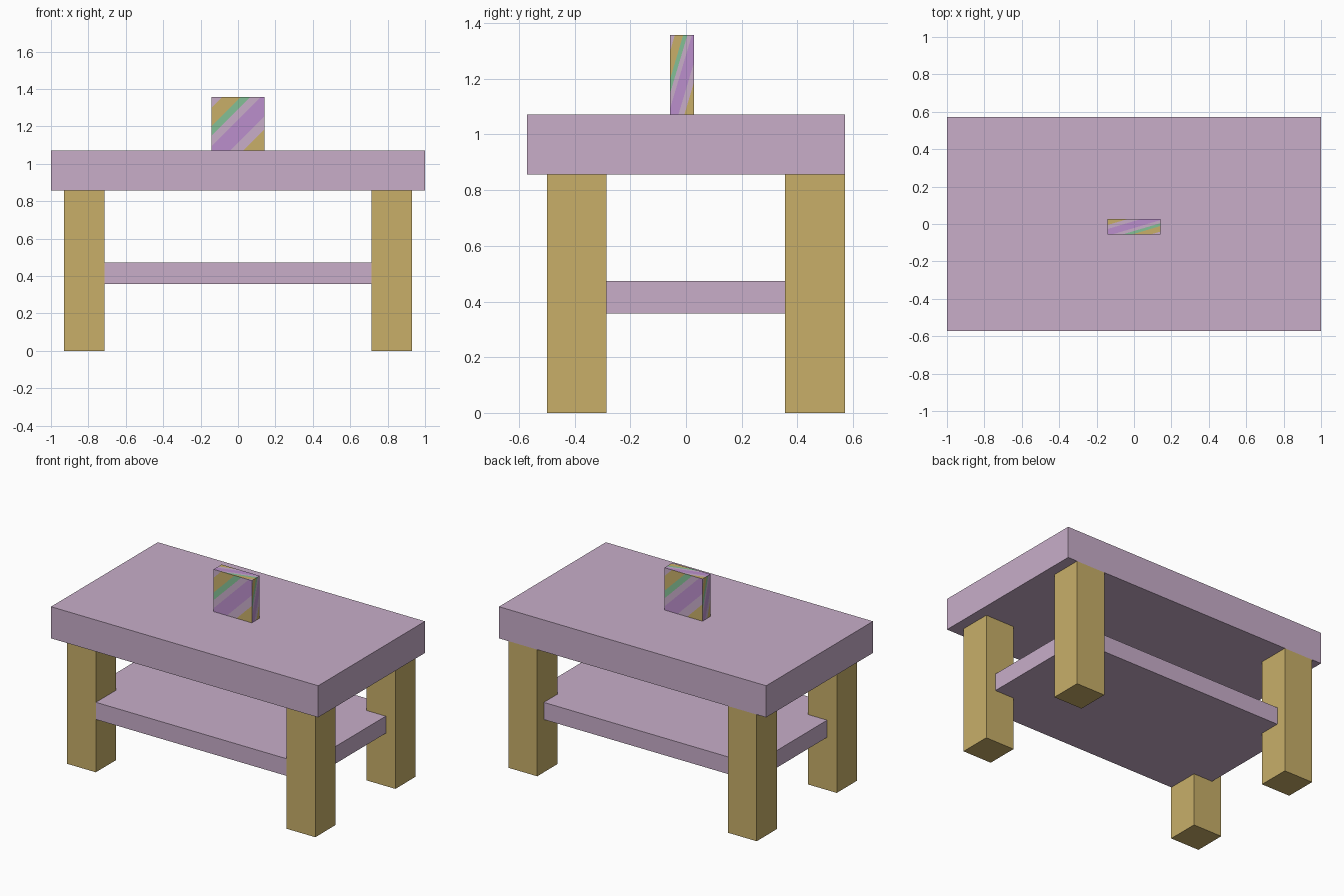
import bpy
import bmesh
from math import pi
from mathutils import Matrix, Vector

if "Cube" in bpy.data.objects:
    bpy.data.objects.remove(bpy.data.objects["Cube"], do_unlink=True)


def material(name, *rgb):
    """Flat material from 8-bit display values, stored as linear."""
    linear = [((c / 255 + 0.055) / 1.055) ** 2.4 for c in rgb] + [1]
    mat = bpy.data.materials.new(name)
    mat.use_nodes = True
    mat.diffuse_color = linear
    mat.node_tree.nodes["Principled BSDF"].inputs["Base Color"].default_value = linear
    return mat


pink = material("dusty_pink", 200, 174, 201)
gold = material("sand_gold", 200, 175, 105)
green = material("soft_green", 132, 192, 150)
purple = material("light_purple", 187, 143, 204)


def add_object(name, bm, mats):
    mesh = bpy.data.meshes.new(name)
    bm.to_mesh(mesh)
    bm.free()
    for mat in mats:
        mesh.materials.append(mat)
    obj = bpy.data.objects.new(name, mesh)
    bpy.context.collection.objects.link(obj)
    return obj


def box_matrix(low, high):
    low, high = Vector(low), Vector(high)
    return Matrix.Translation((low + high) / 2) @ Matrix.Diagonal((*(high - low), 1))


def box(name, low, high, mat):
    bm = bmesh.new()
    bmesh.ops.create_cube(bm, size=1, matrix=box_matrix(low, high))
    return add_object(name, bm, [mat])


# Table top and the lower shelf that runs into the legs
box("table_top", (-1, -0.571, 0.857), (1, 0.571, 1.071), pink)
box("lower_shelf", (-0.857, -0.499, 0.357), (0.857, 0.5, 0.473), pink)

# Four square legs, the back pair flush with the top's edge
for side, x in (("right", -0.929), ("left", 0.714)):
    for end, y in (("front", -0.5), ("back", 0.356)):
        box(f"{end}_{side}_leg", (x, y, 0), (x + 0.215, y + 0.215, 0.857), gold)

# Striped panel: a unit square cut into diagonal bands
cuts = [0.2, 0.55, 0.73, 0.92, 1.35, 1.6]
bands = [0, 1, 2, 0, 3, 0, 1]
panel = bmesh.new()
bmesh.ops.create_grid(panel, x_segments=1, y_segments=1, size=0.5)
for s in cuts:
    bmesh.ops.bisect_plane(panel, geom=panel.verts[:] + panel.edges[:] + panel.faces[:],
                           plane_co=((s - 1) / 2, (1 - s) / 2, 0), plane_no=(1, -1, 0))
for face in panel.faces:
    centre = face.calc_center_median()
    face.material_index = bands[sum(1 + centre.x - centre.y > s for s in cuts)]
panel_mesh = bpy.data.meshes.new("striped_panel")
panel.to_mesh(panel_mesh)
panel.free()

# Small striped block: the panel placed on all six sides
upright = Matrix.Translation((0, -0.5, 0)) @ Matrix.Rotation(pi / 2, 4, "X")
sides = [Matrix.Rotation(k * pi / 2, 4, "Z") @ upright for k in range(4)]
sides.append(Matrix.Translation((0, 0, 0.5)) @ Matrix.Rotation(pi, 4, "Z"))
sides.append(Matrix.Translation((0, 0, -0.5)) @ Matrix.Rotation(pi, 4, "X"))
block = bmesh.new()
for side in sides:
    start = len(block.verts)
    block.from_mesh(panel_mesh)
    bmesh.ops.transform(block, matrix=side, verts=block.verts[:][start:])
bpy.data.meshes.remove(panel_mesh)
bmesh.ops.remove_doubles(block, verts=block.verts[:], dist=0.0001)
block.transform(box_matrix((-0.143, -0.057, 1.071), (0.143, 0.028, 1.357)))
add_object("striped_block", block, [pink, gold, green, purple])
